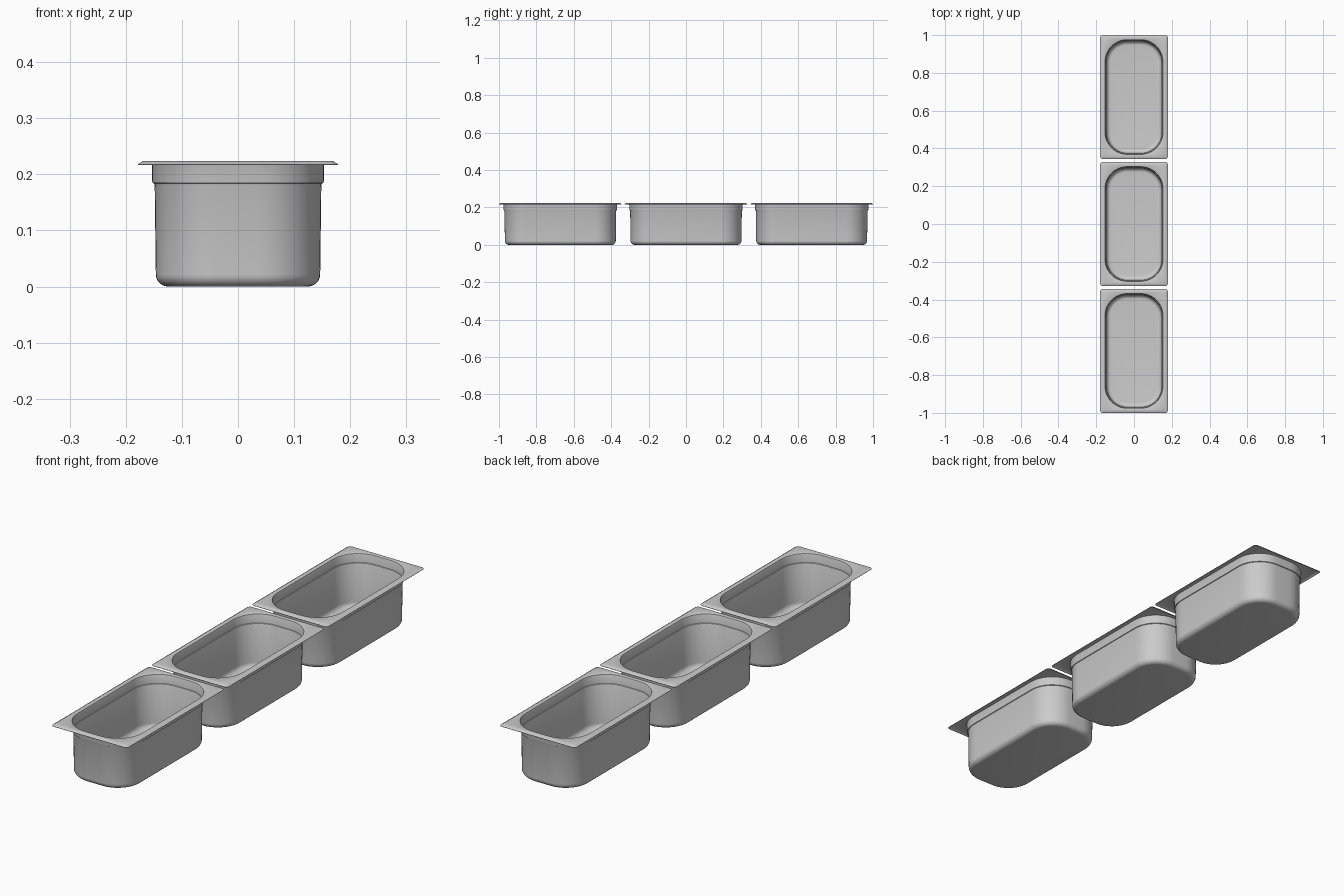
import bpy, bmesh, math

if "Cube" in bpy.data.objects:
    bpy.data.objects.remove(bpy.data.objects["Cube"])

HALF_X, HALF_Y = 0.178, 0.328   # half size of the rim
STEPS = 12                      # segments per corner


def rounded_loop(bm, inset, radius, z):
    """Ring of vertices along a rounded rectangle."""
    hx, hy = HALF_X - inset, HALF_Y - inset
    verts = []
    for i, (sx, sy) in enumerate(((1, 1), (-1, 1), (-1, -1), (1, -1))):
        for k in range(STEPS + 1):
            a = math.pi / 2 * (i + k / STEPS)
            verts.append(bm.verts.new((sx * (hx - radius) + radius * math.cos(a),
                                       sy * (hy - radius) + radius * math.sin(a), z)))
    return verts


# cross-section from rim edge to floor: inset, corner radius, height
profile = [
    (0.000, 0.012, 0.2165),
    (0.009, 0.010, 0.222),
    (0.0215, 0.120, 0.222),
    (0.0235, 0.118, 0.2212),
    (0.0245, 0.117, 0.219),
    (0.025, 0.117, 0.188),
    (0.0258, 0.116, 0.185),
    (0.0285, 0.114, 0.1835),
    (0.0295, 0.113, 0.181),
]
# rounded bottom edge
R = 0.022
for k in range(7):
    a = math.pi / 2 * k / 6
    d = R * (1 - math.cos(a))
    profile.append((0.0315 + d, 0.111 - d, R * (1 - math.sin(a))))


def make_pan(name, y):
    bm = bmesh.new()
    loops = [rounded_loop(bm, *p) for p in profile]
    n = len(loops[0])
    for a, b in zip(loops, loops[1:]):
        for i in range(n):
            j = (i + 1) % n
            bm.faces.new((a[i], a[j], b[j], b[i]))
    bm.faces.new(loops[-1])
    # normals point up and into the pan
    bmesh.ops.recalc_face_normals(bm, faces=bm.faces)
    bm.faces.ensure_lookup_table()
    if bm.faces[-1].normal.z < 0:
        bmesh.ops.reverse_faces(bm, faces=bm.faces)
    mesh = bpy.data.meshes.new(name)
    bm.to_mesh(mesh)
    bm.free()
    obj = bpy.data.objects.new(name, mesh)
    bpy.context.collection.objects.link(obj)
    obj.location.y = y
    # sheet metal thickness, added on the inside
    sheet = obj.modifiers.new("sheet_thickness", "SOLIDIFY")
    sheet.thickness = 0.0016
    sheet.offset = 1
    bpy.ops.object.select_all(action='DESELECT')
    obj.select_set(True)
    bpy.context.view_layer.objects.active = obj
    bpy.ops.object.modifier_apply(modifier=sheet.name)
    bpy.ops.object.shade_smooth_by_angle(angle=math.radians(32))


# three pans in a row
for name, y in (("front_pan", -0.672), ("middle_pan", 0.0), ("back_pan", 0.672)):
    make_pan(name, y)
